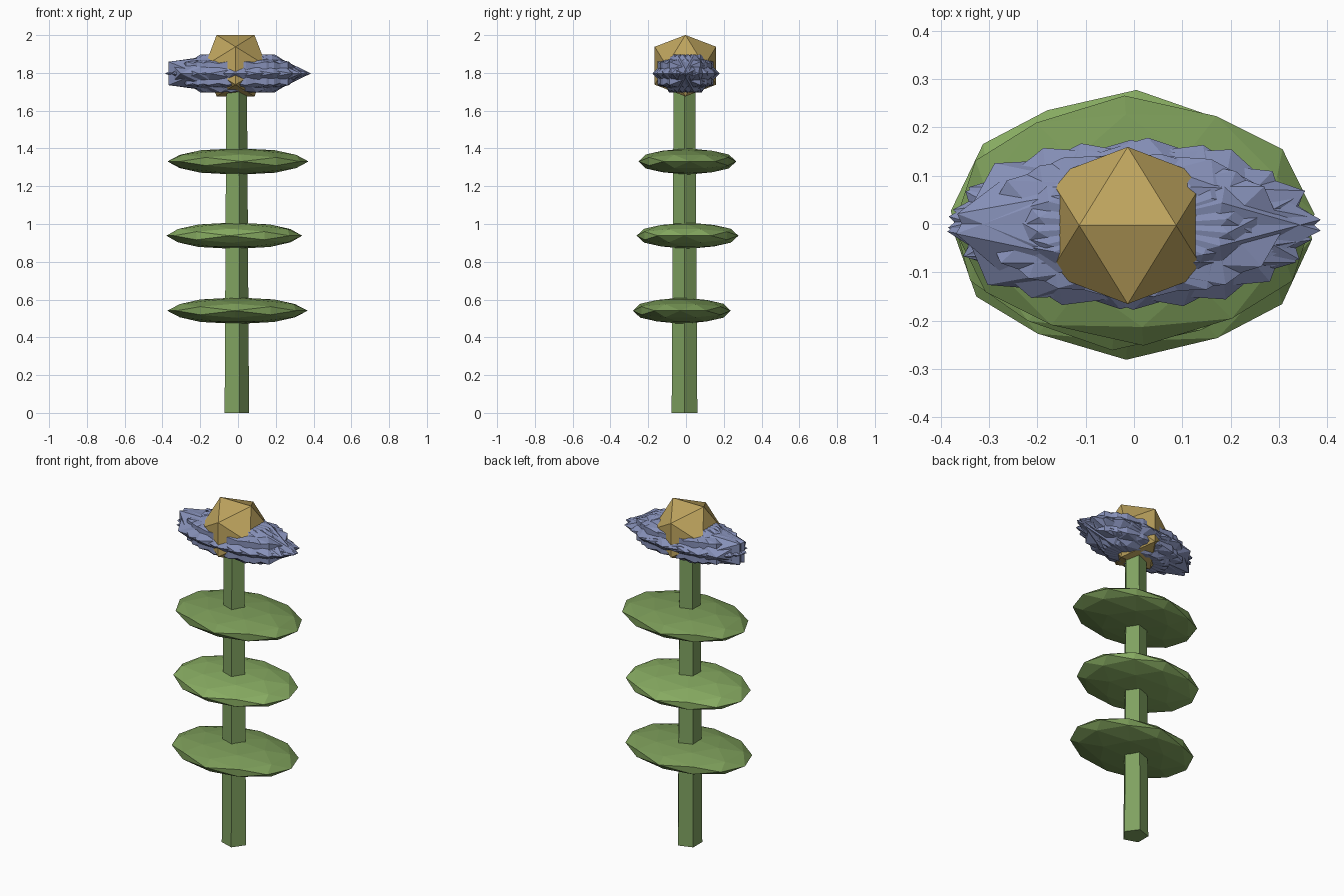
import bpy, bmesh, math, random
from mathutils import Matrix, Vector

if "Cube" in bpy.data.objects:
    bpy.data.objects.remove(bpy.data.objects["Cube"])

random.seed(4)
PHI = (1 + 5 ** 0.5) / 2


def material(name, rgb):
    m = bpy.data.materials.new(name)
    m.diffuse_color = (*rgb, 1)
    m.use_nodes = True
    m.node_tree.nodes["Principled BSDF"].inputs["Base Color"].default_value = m.diffuse_color
    return m


def finish(bm, name, mat):
    bmesh.ops.recalc_face_normals(bm, faces=bm.faces)
    me = bpy.data.meshes.new(name)
    bm.to_mesh(me)
    bm.free()
    me.materials.append(mat)
    ob = bpy.data.objects.new(name, me)
    bpy.context.collection.objects.link(ob)
    return ob


def add_ico(bm, centre, scale, turn=0, cuts=0):
    """Unit icosahedron with its top edge along x, turned about z, then stretched."""
    part = bmesh.new()
    for s in (-1, 1):
        for t in (-PHI, PHI):
            for co in ((s, 0, t), (t, s, 0), (0, t, s)):
                part.verts.new(Vector(co).normalized())
    bmesh.ops.convex_hull(part, input=part.verts[:])
    if cuts:
        bmesh.ops.subdivide_edges(part, edges=part.edges[:], cuts=cuts, use_grid_fill=True)
        for v in part.verts:
            v.co.normalize()
    part.transform(Matrix.Translation(centre) @ Matrix.Diagonal((*scale, 1))
                   @ Matrix.Rotation(math.radians(turn), 4, 'Z'))
    bmesh.ops.recalc_face_normals(part, faces=part.faces)
    me = bpy.data.meshes.new("tmp")
    part.to_mesh(me)
    part.free()
    bm.from_mesh(me)
    bpy.data.meshes.remove(me)


stem_green = material("stem_green", (0.215, 0.36, 0.118))
leaf_green = material("leaf_green", (0.195, 0.325, 0.097))
leaf_light = material("leaf_light_green", (0.246, 0.413, 0.122))
petal_blue = material("petal_blue", (0.238, 0.279, 0.479))
core_gold = material("core_gold", (0.515, 0.371, 0.112))

# Five-sided tapered stem, one corner towards +x
bm = bmesh.new()
bmesh.ops.create_cone(bm, cap_ends=True, segments=5, radius1=0.0715, radius2=0.06, depth=1.8,
                      matrix=Matrix.Translation((-0.013, -0.008, 0.9)) @ Matrix.Rotation(-math.pi / 2, 4, 'Z'))
finish(bm, "stem", stem_green)

# Three flat leaf pads
for name, centre, scale, turn, mat in (
        ("lower_leaf", (-0.003, -0.022, 0.541), (0.372, 0.259, 0.07), -2, leaf_green),
        ("middle_leaf", (-0.02, 0.008, 0.938), (0.36, 0.27, 0.07), -4, leaf_light),
        ("upper_leaf", (0, 0.007, 1.331), (0.374, 0.259, 0.07), 3, leaf_green)):
    bm = bmesh.new()
    add_ico(bm, centre, scale, turn, cuts=1)
    finish(bm, name, mat)

# Spiky petal ring: overlapping turned copies of one stretched blob
bm = bmesh.new()
for turn in (-58, -42, -29, -10, 8, 27, 36, 54):
    f = random.uniform(0.97, 1.0)
    add_ico(bm, (random.uniform(-0.004, 0.002), random.uniform(-0.004, 0.002), 1.797),
            (0.387 * f, 0.18 * f, 0.118), turn)
# Blunt left end
for turn in (80, 97):
    add_ico(bm, (-0.06, -0.003, 1.797), (0.365, 0.165, 0.118), turn)
finish(bm, "petals", petal_blue)

# Faceted flower core
bm = bmesh.new()
add_ico(bm, (-0.013, -0.003, 1.838), (0.191, 0.191, 0.191))
finish(bm, "flower_core", core_gold)
